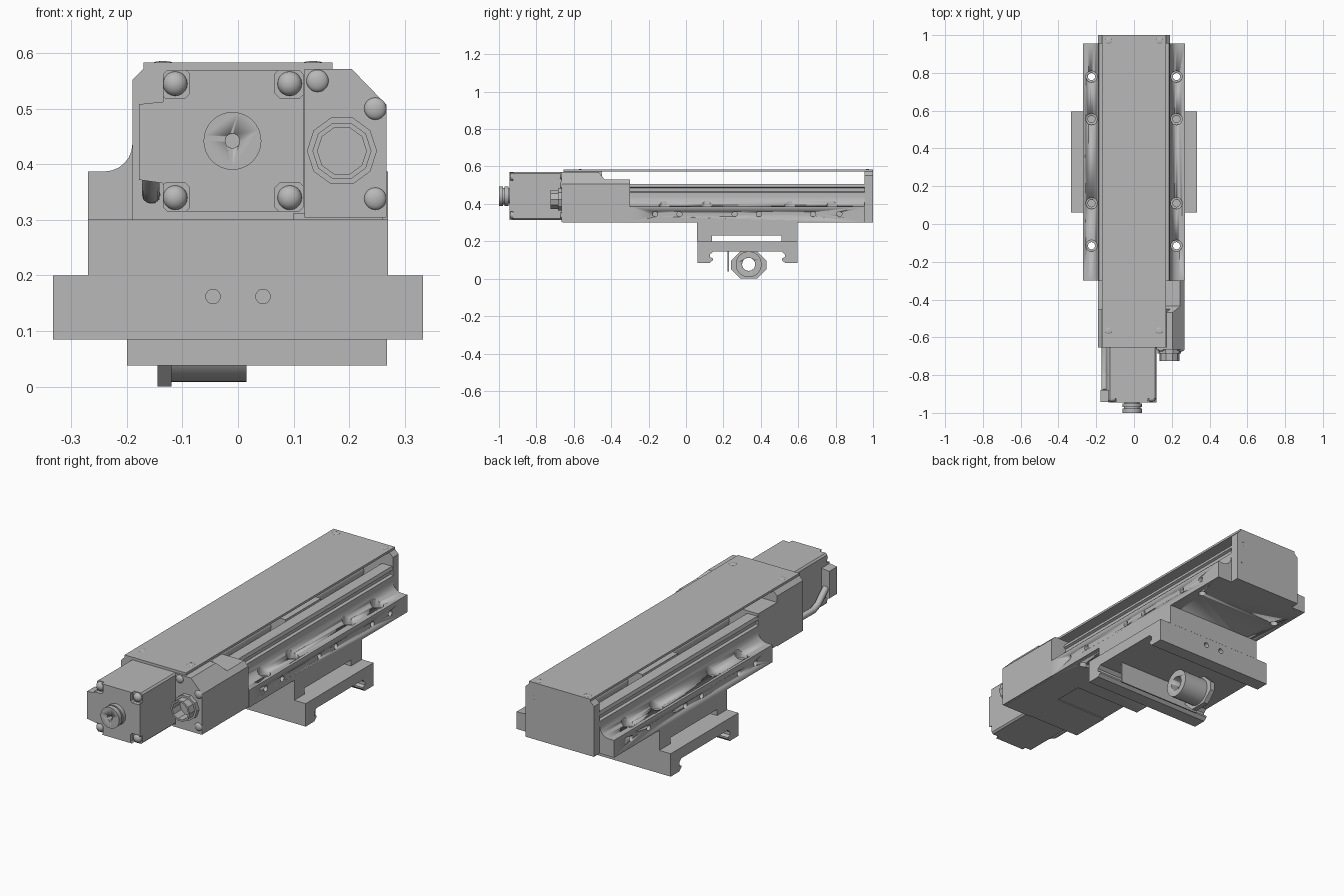
import bpy, bmesh
from math import sin, cos, pi
from mathutils import Matrix, Vector

cube = bpy.data.objects.get("Cube")
if cube:
    bpy.data.objects.remove(cube, do_unlink=True)

grey = bpy.data.materials.new("machined grey")
grey.use_nodes = True
COLOR = (0.48, 0.48, 0.48, 1)
grey.diffuse_color = COLOR
grey.node_tree.nodes["Principled BSDF"].inputs["Base Color"].default_value = COLOR


def finish(name, bm, smooth=False):
    bmesh.ops.recalc_face_normals(bm, faces=bm.faces)
    mesh = bpy.data.meshes.new(name)
    bm.to_mesh(mesh)
    bm.free()
    mesh.materials.append(grey)
    ob = bpy.data.objects.new(name, mesh)
    bpy.context.collection.objects.link(ob)
    if smooth:
        select(ob)
        bpy.ops.object.shade_smooth_by_angle(angle=0.6)
    return ob


def select(ob):
    bpy.ops.object.select_all(action='DESELECT')
    ob.select_set(True)
    bpy.context.view_layer.objects.active = ob


def prism(name, pts, axis, lo, hi, smooth=False):
    """Extrude a 2D outline along an axis."""
    place = {'X': lambda a, b: (lo, a, b), 'Y': lambda a, b: (a, lo, b),
             'Z': lambda a, b: (a, b, lo)}[axis]
    bm = bmesh.new()
    face = bm.faces.new([bm.verts.new(place(*p)) for p in pts])
    geo = bmesh.ops.extrude_face_region(bm, geom=[face])
    shift = Vector([(hi - lo) * (axis == a) for a in 'XYZ'])
    bmesh.ops.translate(bm, vec=shift, verts=[g for g in geo['geom']
                                              if isinstance(g, bmesh.types.BMVert)])
    return finish(name, bm, smooth)


def rect(a0, a1, b0, b1, c=0):
    if not c:
        return [(a0, b0), (a1, b0), (a1, b1), (a0, b1)]
    return [(a0 + c, b0), (a1 - c, b0), (a1, b0 + c), (a1, b1 - c),
            (a1 - c, b1), (a0 + c, b1), (a0, b1 - c), (a0, b0 + c)]


def box(name, x, y, z):
    return prism(name, rect(*x, *y), 'Z', *z)


def circle(a, b, r, n=24):
    return [(a + r * cos(2 * pi * i / n), b + r * sin(2 * pi * i / n)) for i in range(n)]


def cyl(name, a, b, r, axis, lo, hi, n=24):
    return prism(name, circle(a, b, r, n), axis, lo, hi, n > 12)


def dome(name, loc, r, axis, flat=0.5):
    """Squashed ball used as a button screw head."""
    bm = bmesh.new()
    bmesh.ops.create_uvsphere(bm, u_segments=20, v_segments=10, radius=r)
    scale = Vector([flat if axis == a else 1 for a in 'XYZ'])
    bmesh.ops.scale(bm, vec=scale, verts=bm.verts)
    bmesh.ops.translate(bm, vec=loc, verts=bm.verts)
    return finish(name, bm, True)


def cut(ob, cutters):
    for c in cutters:
        mod = ob.modifiers.new("cut", 'BOOLEAN')
        mod.operation, mod.solver, mod.object = 'DIFFERENCE', 'EXACT', c
        select(ob)
        bpy.ops.object.modifier_apply(modifier=mod.name)
        bpy.data.objects.remove(c, do_unlink=True)


def ring(name, a, b, r, hole, axis, lo, hi, n=24):
    ob = cyl(name, a, b, r, axis, lo, hi, n)
    cut(ob, [cyl("cutter", a, b, hole, axis, lo - .01, hi + .01, n)])
    return ob


# Rail: U-shaped section with filleted flanges
half = [(.27, .30), (.27, .387)]
half += [(.24 - .05 * sin(i * pi / 12), .437 - .05 * cos(i * pi / 12)) for i in range(7)]
half += [(.19, .46), (.178, .466), (.178, .485), (.19, .49), (.185, .507),
         (.13, .507), (.13, .37)]
rail = prism("rail", half + [(-x, z) for x, z in reversed(half)], 'Y', -.30, .955, True)
holes = []
for s in (-1, 1):
    for y in (-.115, .11, .555, .78):
        holes.append(cyl("cutter", s * .225, y, .019, 'Z', .28, .40, 16))
        holes.append(cyl("cutter", s * .225, y, .03, 'Z', .365, .45, 20))
    for y in (-.165, -.035, .26, .39, .68, .82):
        holes.append(cyl("cutter", y, .345, .014, 'X', s * .25, s * .29, 16))
cut(rail, holes)

# Drive screw and inner carriage
cyl("drive_screw", 0, .44, .03, 'Y', -.30, .955)
box("inner_carriage", (-.11, .11), (.22, .5), (.371, .5))

# Top cover and its screws
box("top_cover", (-.17, .17), (-.655, 1), (.572, .583))
for x in (-.135, .135):
    for y in (-.565, .97):
        dome("cover_screw", (x, y, .582), .018, 'Z', .2)

# Rear end plate with socket screws
end = [(-.19, .30), (.19, .30), (.19, .552), (.17, .572), (-.17, .572), (-.19, .552)]
prism("end_plate", end, 'Y', .955, 1)
for x in (-.15, .15):
    for z in (.4, .505):
        ring("end_plate_screw", x, z, .021, .011, 'Y', .99, 1.0, 16)

# Motor housing: tall front part, low rear part
prism("front_housing", end, 'Y', -.655, -.45)
box("housing_rear", (-.19, .19), (-.45, -.30), (.304, .52))

# Side cover with chamfered edge and lowered rear
side = [(.12, .304), (.267, .304), (.267, .507), (.205, .571), (.12, .571)]
cover = prism("side_cover", side, 'Y', -.665, -.30)
step = [(-.475, .58), (-.435, .53), (-.29, .53), (-.29, .6), (-.475, .6)]
cut(cover, [prism("cutter", step, 'X', .1, .3)])
prism("side_cover_base", rect(-.66, -.30, .30, .312), 'X', .10, .26)
for x, z in ((.143, .55), (.247, .5), (.247, .338)):
    dome("side_cover_screw", (x, -.665, z), .02, 'Y')

# Round connector
ring("connector_flange", .187, .424, .063, .044, 'Y', -.685, -.66, 10)
ring("connector_collar", .187, .424, .053, .044, 'Y', -.725, -.68, 10)

# Motor with corner pockets for screws
motor = prism("motor", rect(-.135, .118, .315, .57, .008), 'Y', -.945, -.65)
corners = [(x, z) for x in (-.113, .093) for z in (.34, .545)]
cut(motor, [prism("cutter", rect(x - .026, x + .026, z - .026, z + .026, .008),
                  'Y', -.96, -.925) for x, z in corners])
for x, z in corners:
    dome("motor_screw", (x, -.925, z), .022, 'Y', .8)

# Hand knob
cyl("knob_hub", -.01, .442, .04, 'Y', -.97, -.94)
for lo, hi in ((-1, -.978), (-.97, -.95)):
    ring("knob_ring", -.01, .442, .052, .013, 'Y', lo, hi, 32)
ring("knob_neck", -.01, .442, .044, .013, 'Y', -.98, -.968)

# Motor cable socket and cable
plug = [(-.13, .365), (-.178, .372), (-.178, .508), (-.13, .513)]
prism("cable_socket", plug, 'Y', -.943, -.88)
curve = bpy.data.curves.new("motor_cable", 'CURVE')
curve.dimensions = '3D'
curve.bevel_depth = .016
curve.bevel_resolution = 3
curve.use_fill_caps = True
path = curve.splines.new('POLY')
points = [(-.155, -.65, .345), (-.157, -.78, .345), (-.157, -.82, .36), (-.157, -.885, .42)]
path.points.add(len(points) - 1)
for p, co in zip(path.points, points):
    p.co = (*co, 1)
curve.materials.append(grey)
cable = bpy.data.objects.new("motor_cable", curve)
bpy.context.collection.objects.link(cable)
select(cable)
bpy.ops.object.convert(target='MESH')

# Saddle: upper block with relief slot
upper = [(.06, .2), (.06, .3), (.597, .3), (.597, .2), (.51, .2), (.51, .23),
         (.14, .23), (.14, .2)]
block = prism("saddle_block", upper, 'X', -.27, .27)

# Saddle: lower plate with dovetail feet
mid = .3285
foot = [(0.268, .2), (.268, .085), (.2, .085), (.184, .1), (.184, .108),
        (.2, .115), (.2, .13), (.184, .145)]
lower = [(mid + y, z) for y, z in foot] + [(mid - y, z) for y, z in reversed(foot)]
plate = prism("saddle_plate", lower, 'X', -.333, .333)
cut(plate, [cyl("cutter", x, .162, .013, 'Y', y - .03, y + .03, 16)
            for x in (-.045, .045) for y in (.06, .597)])

# Drive nut hanging under the saddle
flange = prism("nut_flange", rect(.24, .43, 0, .146, .05), 'X', -.145, -.12)
cut(flange, [cyl("cutter", .335, .077, .035, 'X', -.2, 0)])
ring("nut_tube", .335, .077, .069, .035, 'X', -.121, .015, 32)
box("nut_shield", (-.2, .268), (.222, .229), (.038, .15))
